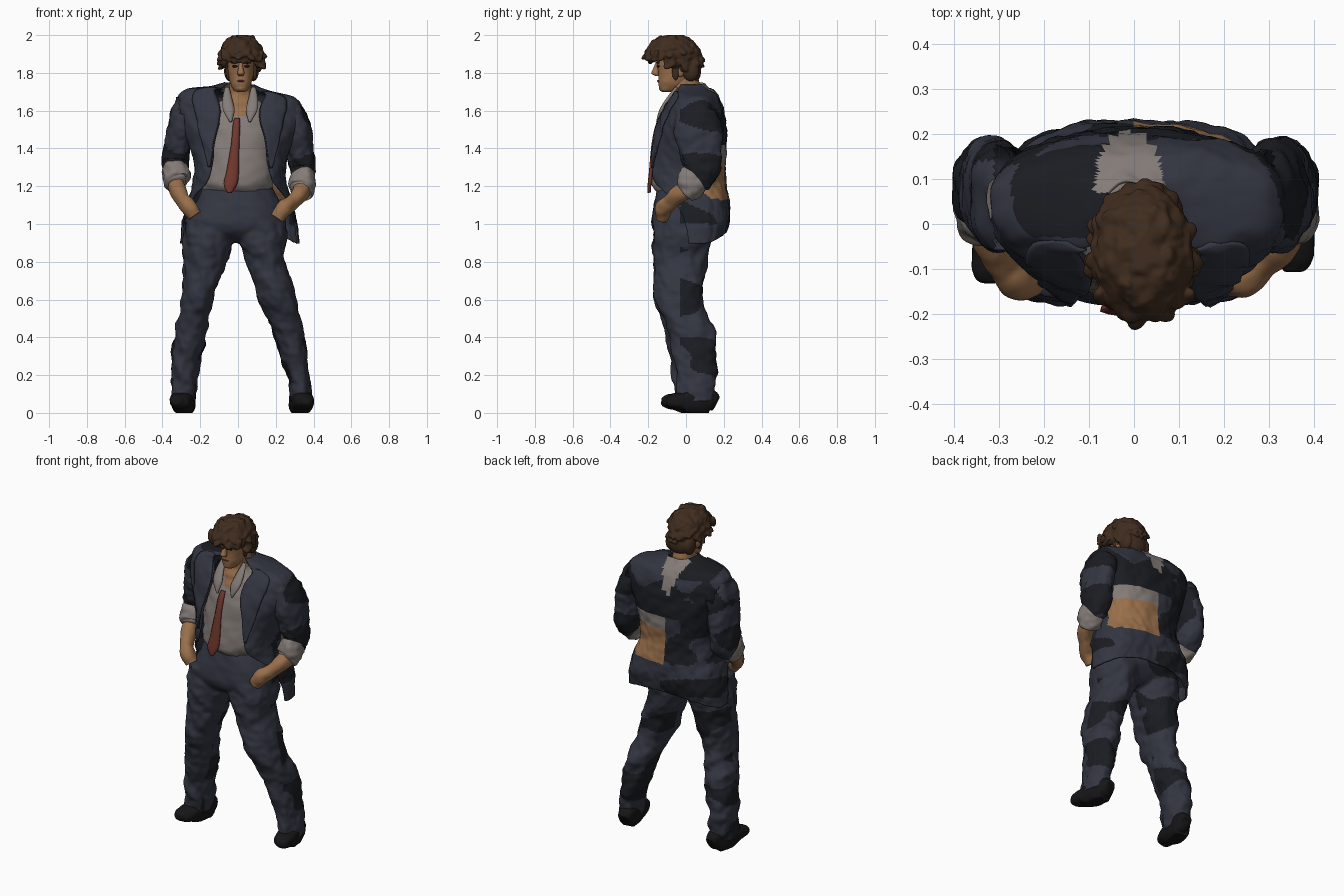
import bpy, bmesh, random
from math import sin, cos, pi, radians
from mathutils import Vector, Matrix, noise

if "Cube" in bpy.data.objects:
    bpy.data.objects.remove(bpy.data.objects["Cube"])
random.seed(4)

def mat(name, r, g, b):
    m = bpy.data.materials.new(name)
    m.diffuse_color = (r, g, b, 1)
    m.use_nodes = True
    m.node_tree.nodes["Principled BSDF"].inputs["Base Color"].default_value = m.diffuse_color
    return m

SUIT = mat("suit", .033, .036, .053)
DARK = mat("suit_dark", .011, .012, .016)
SHIRT = mat("shirt", .23, .2, .185)
TIE = mat("tie", .17, .04, .027)
SKIN = mat("skin", .32, .16, .07)
HAIR = mat("hair", .05, .025, .013)
SHOE = mat("shoe", .008, .008, .009)

def spline(rows, t):
    """Catmull-Rom through rows of numbers."""
    f = t * (len(rows) - 1)
    i = min(int(f), len(rows) - 2)
    u = f - i
    a, b, c, d = (rows[max(0, min(len(rows) - 1, i + k))] for k in (-1, 0, 1, 2))
    return [.5 * (2*q + (r-p)*u + (2*p-5*q+4*r-s)*u*u + (3*q-p-3*r+s)*u**3) for p, q, r, s in zip(a, b, c, d)]

def finish(name, bm, mats, paint=None):
    bmesh.ops.recalc_face_normals(bm, faces=bm.faces[:])
    for f in bm.faces:
        f.smooth = True
        if paint:
            f.material_index = paint(f.calc_center_median())
    me = bpy.data.meshes.new(name)
    bm.to_mesh(me)
    bm.free()
    ob = bpy.data.objects.new(name, me)
    bpy.context.collection.objects.link(ob)
    for m in mats:
        me.materials.append(m)
    return ob

def grid(name, fn, nu, nv, mats, closed=True, paint=None, keep=None):
    """Surface from fn(u, v); closed ones wrap in u and get end caps; keep() trims hidden faces."""
    bm = bmesh.new()
    vs = [[bm.verts.new(fn(i / (nu if closed else nu - 1), j / (nv - 1))) for i in range(nu)] for j in range(nv)]
    for j in range(nv - 1):
        for i in range(nu if closed else nu - 1):
            k = (i + 1) % nu
            bm.faces.new((vs[j][i], vs[j][k], vs[j+1][k], vs[j+1][i]))
    if closed:
        bm.faces.new(vs[0])
        bm.faces.new(vs[-1])
    bmesh.ops.recalc_face_normals(bm, faces=bm.faces[:])
    if keep:
        bmesh.ops.delete(bm, geom=[f for f in bm.faces if not keep(f.calc_center_median())], context='FACES')
    return finish(name, bm, mats, paint)

def power(a, p):
    return abs(a) ** p * (1 if a > 0 else -1)

def crease(p, amp):
    return amp * (.8 * noise.noise(Vector((p.x*9, p.y*9, p.z*12 + p.x*10))) + .5 * noise.noise(p * 30))

def tube(name, rows, mats, flat=False, amp=0, p=.9, nu=40, nv=50, paint=None, floor=None, keep=None):
    """Sweep of ellipses: rows are x, y, z, radius across, radius deep."""
    def fn(u, v):
        c = Vector(spline(rows, v)[:3])
        rx, ry = spline(rows, v)[3:5]
        d = Vector(spline(rows, min(1, v + .01))[:3]) - Vector(spline(rows, max(0, v - .01))[:3])
        d = Vector((0, 0, 1)) if flat else d.normalized()
        a = (Vector((1, 0, 0)) - d * d.x).normalized()
        b = d.cross(a)
        off = a * power(cos(2*pi*u), p) * rx + b * power(sin(2*pi*u), p) * ry
        q = c + off
        if amp:
            q += off.normalized() * crease(q, amp)
        if floor is not None:
            q.z = max(q.z, floor)
        return q
    return grid(name, fn, nu, nv, mats, True, paint, keep)

def fuse(name, parts, mats, paint=None, voxel=.009, soften=5):
    """Merge overlapping closed parts into one skin and repaint it."""
    bm = bmesh.new()
    for o in parts:
        bm.from_mesh(o.data)
        bpy.data.objects.remove(o)
    ob = finish(name + "_base", bm, mats)
    rm = ob.modifiers.new("merge", 'REMESH')
    rm.mode, rm.voxel_size = 'VOXEL', voxel
    ob.modifiers.new("soften", 'SMOOTH').iterations = soften
    out = bmesh.new()
    out.from_object(ob, bpy.context.evaluated_depsgraph_get())
    bpy.data.objects.remove(ob)
    return finish(name, out, mats, paint)

def patches(c):
    return 1 if c.y > -.03 and noise.noise(Vector((c.x*4, c.y*3, c.z*7))) > .03 else 0

# ---- trousers
legs = {
    "left": [(.115, -.015, 1.04, .13, .14), (.125, -.02, .93, .13, .15), (.145, -.03, .8, .103, .138), (.21, -.035, .6, .1, .12),
             (.262, .025, .44, .083, .118), (.31, .05, .25, .066, .112), (.33, .055, .15, .06, .105), (.335, .055, .06, .06, .10)],
    "right": [(-.15, -.015, 1.04, .125, .14), (-.16, -.02, .93, .13, .15), (-.178, -.03, .8, .112, .138), (-.21, -.04, .6, .082, .12),
              (-.247, .0, .44, .086, .115), (-.28, .025, .25, .074, .11), (-.286, .03, .15, .066, .10), (-.285, .03, .06, .065, .095)]}
parts = [tube("hips", [(.0, .0, 1.23, .165, .135), (.0, -.01, 1.15, .205, .15), (-.005, -.015, 1.05, .252, .165),
         (-.01, -.015, .98, .258, .162), (-.02, -.02, .93, .19, .12), (-.025, -.02, .9, .09, .06)], [SUIT], True, .01)]
parts += [tube(side + "_leg", rows, [SUIT], True, .024, nv=90) for side, rows in legs.items()]
fuse("trousers", parts, [SUIT, DARK], patches)

# ---- shoes, toes slightly raised
for side, x, y, out in (("left", .335, .045, .02), ("right", -.29, .02, -.022)):
    tube(side + "_shoe", [(x - out, y + .112, .045, .03, .04), (x - out*.8, y + .08, .06, .052, .07), (x, y, .06, .058, .075),
         (x + out*.4, y - .07, .06, .06, .05), (x + out, y - .125, .062, .048, .035), (x + out, y - .15, .065, .02, .016)],
         [SHOE], amp=.008, p=.8, nv=30, floor=.0)

# ---- shirt front with open throat, and tie
def throat(c):
    return 1 if c.y < 0 and abs(c.x - .01) < (c.z - 1.53) * .42 else 0
tube("shirt", [(0, -.0, 1.17, .18, .15), (0, -.015, 1.22, .185, .16), (0, -.005, 1.35, .19, .16), (.005, .01, 1.5, .2, .15),
     (.01, .015, 1.6, .17, .115), (.012, .01, 1.67, .085, .09), (.012, .005, 1.70, .07, .08)],
     [SHIRT, SKIN], True, .014, paint=throat, keep=lambda c: c.y < -.02 or c.z > 1.66)

def strip(name, rows, m, depth=.012):
    """Flat ribbon: rows are x, y, z, half width."""
    def fn(u, v):
        x, y, z, w = spline(rows, v)
        return Vector((x + w * (2*u - 1), y - .008 * sin(pi*u), z))
    ob = grid(name, fn, 5, 20, [m], False)
    ob.modifiers.new("thickness", 'SOLIDIFY').thickness = depth
    return ob
strip("tie", [(-.005, -.135, 1.56, .014), (-.008, -.155, 1.52, .02), (-.015, -.175, 1.42, .022),
      (-.028, -.188, 1.28, .033), (-.04, -.195, 1.21, .036), (-.045, -.195, 1.165, .012)], TIE)
for s in (-1, 1):
    strip("shirt_collar", [(.012 + s*.07, -.05, 1.725, .012), (.012 + s*.068, -.10, 1.66, .026),
          (.012 + s*.06, -.135, 1.6, .03), (.012 + s*.05, -.15, 1.54, .006)], SHIRT)

# ---- jacket: open-fronted shell; rows are z, half width, front y, back y, opening angle
coat = [(1.745, .08, -.05, .095, 48), (1.72, .15, -.06, .12, 36), (1.692, .29, -.07, .16, 22), (1.63, .332, -.105, .19, 14),
        (1.54, .318, -.145, .207, 15), (1.43, .275, -.175, .214, 24), (1.32, .245, -.197, .21, 32), (1.22, .245, -.205, .21, 42),
        (1.13, .28, -.16, .226, 68), (1.04, .305, -.12, .232, 76), (.955, .315, -.10, .21, 80)]

def coat_point(u, v, lift=0, span=None):
    z, rx, yf, yb, g = spline(coat, v)
    t = radians(g + (360 - 2*g) * u) if span is None else radians(span[0] * (g + span[1] * u))
    rx, ry, yc = rx + lift, (yb - yf) / 2 + lift, (yb + yf) / 2
    q = Vector((.01 + rx * power(sin(t), .8), yc - ry * power(cos(t), .75), z))
    q.z -= .06 * sin(t)**2 * max(0, 1.2 - z) / .25 + .15 * q.x * max(0, z - 1.2)
    n = Vector((sin(t), -cos(t), 0))
    return q + n * crease(q, .012)

def coat_paint(c):
    if c.y > .07:
        if c.z > 1.56 and abs(c.x + .01) < (c.z - 1.53) * .38:
            return 2
        if .0 < c.x < .26 and 1.13 < c.z < 1.42:
            return 3 if c.z < 1.34 else 2
        if 1.42 < c.z < 1.55:
            return 1
    return patches(c)
jacket = grid("jacket", coat_point, 110, 80, [SUIT, DARK, SHIRT, SKIN], False, coat_paint)
jacket.modifiers.new("thickness", 'SOLIDIFY').thickness = .01
for s in (-1, 1):
    lapel = grid("lapel", lambda u, v: coat_point(u, .12 + .5*v, .012, (s, 4 + 24 * sin(pi * min(1, .25 + .75*v)))),
                 8, 30, [SUIT], False)
    lapel.modifiers.new("thickness", 'SOLIDIFY').thickness = .008

# ---- arms: sleeve, rolled cuff, forearm running into the pocket
for side, s, up in (("left", 1, 0), ("right", -1, .035)):
    def arm(rows, k=1):
        return [(s*x + .006, y, z + up*k, a, b) for x, y, z, a, b in rows]
    tube(side + "_sleeve", arm([(.276, .045, 1.625, .055, .085), (.285, .048, 1.58, .07, .11), (.312, .065, 1.48, .07, .122),
         (.328, .08, 1.38, .07, .115), (.338, .085, 1.29, .066, .1), (.335, .045, 1.22, .06, .085)]),
         [SUIT, DARK], False, .018, paint=patches, keep=lambda c: c.z < 1.58 or abs(c.x) > .31)
    tube(side + "_cuff", arm([(.337, .06, 1.25, .06, .075), (.337, .045, 1.235, .07, .088), (.332, .01, 1.19, .066, .075),
         (.327, -.005, 1.175, .05, .06)]), [SHIRT], False, .018, nv=20)
    k = 0 if s > 0 else .035
    tube(side + "_forearm", arm([(.345, .05, 1.22, .045, .055), (.322, -.035, 1.16, .044, .048), (.275 + k*.6, -.09, 1.11, .036, .042),
         (.235 + k, -.12, 1.08, .042, .045), (.2 + k, -.125, 1.03, .036, .035)], 0 if s > 0 else .4), [SKIN], False, .006, nv=30)

# ---- neck and head
tube("neck", [(.012, .015, 1.6, .08, .085), (.012, .005, 1.68, .065, .08), (.014, -.005, 1.74, .058, .078), (.015, -.015, 1.8, .055, .07)],
     [SKIN], True, .004, nv=20, keep=lambda c: c.z > 1.66)
tube("head", [(.015, -.105, 1.698, .018, .018), (.015, -.092, 1.71, .038, .046), (.015, -.065, 1.745, .056, .08),
     (.015, -.045, 1.79, .066, .10), (.015, -.038, 1.85, .071, .116), (.015, -.04, 1.91, .07, .11), (.015, -.045, 1.96, .045, .07)],
     [SKIN], True, .004, keep=lambda c: c.z < 1.9 and c.y < .03)
tube("nose", [(.015, -.145, 1.86, .010, .014), (.015, -.155, 1.825, .013, .018), (.015, -.163, 1.797, .019, .02), (.015, -.15, 1.783, .012, .01)],
     [SKIN], True, nu=16, nv=14)

def blobs(name, items, m, shape=None, sub=2):
    """Several stretched, turned balls in one mesh: location, size, direction."""
    bm = bmesh.new()
    for loc, size, way in items:
        rot = Vector(way).to_track_quat('Z', 'Y').to_matrix().to_4x4()
        bmesh.ops.create_icosphere(bm, subdivisions=sub, radius=1,
                                   matrix=Matrix.Translation(loc) @ rot @ Matrix.Diagonal((*size, 1)))
    for v in bm.verts:
        if shape:
            v.co = shape(v.co)
    return finish(name, bm, [m])
Z = (0, 0, 1)
for s in (-1, 1):
    blobs("ear", [((.015 + s*.073, -.03, 1.81), (.012, .022, .033), Z)], SKIN)
    blobs("eye", [((.015 + s*.031, -.147, 1.835), (.016, .008, .007), Z)], SHOE)
    blobs("eyebrow", [((.015 + s*.033, -.15, 1.856), (.024, .01, .008), Z)], HAIR)
blobs("mouth", [((.015, -.146, 1.757), (.022, .007, .005), Z)], TIE)
blobs("chin", [((.015, -.128, 1.722), (.026, .016, .02), Z)], SKIN)

# ---- hair: tousled cap, locks, fringe and sideburns merged together
def hair_cap(p):
    if p.y < -.03 and p.z < 1.885:
        p.z = 1.885 - (1.885 - p.z) * .15
    c = Vector((.02, -.065, 1.885))
    p = p + (p - c).normalized() * (.014 * noise.noise(p * 22) + .009 * noise.noise(p * 55))
    p.z = min(p.z, 2.0)
    return p
cap = blobs("hair_cap", [((.02, -.068, 1.885), (.113, .148, .119), Z)], HAIR, hair_cap, 5)
locks = []
for i in range(70):
    a, h = random.uniform(0, 2*pi), random.uniform(-.35, .8)
    r = (1 - h*h) ** .5
    n = Vector((r * sin(a), -r * cos(a), h))
    if n.y < -.2 and h < 0:
        continue
    loc = Vector((.02 + .102*n.x, -.068 + .136*n.y, 1.88 + .106*n.z))
    locks.append((loc, (.024, .015, .042), (n.x + random.uniform(-.6, .6), n.y + random.uniform(-.4, .4), -.9)))
for i in range(9):
    x = -.075 + i * .024
    locks.append(((x, -.185 + 2.5 * (x - .02)**2, 1.885 + random.uniform(-.012, .012)), (.016, .016, .038), (random.uniform(-.5, .5), -.3, -1)))
for s in (-1, 1):
    locks += [((.018 + s*.072, -.055, 1.81), (.012, .02, .05), Z), ((.018 + s*.09, -.07, 1.86), (.02, .05, .035), Z),
              ((.018 + s*.062, .025, 1.81), (.03, .045, .055), Z)]
locks.append(((.018, .045, 1.81), (.065, .035, .06), Z))
def cap_top(p):
    p.z = min(p.z, 2.0)
    return p
fuse("hair", [cap, blobs("hair_locks", locks, HAIR, cap_top, 3)], [HAIR], None, .005, 1)
